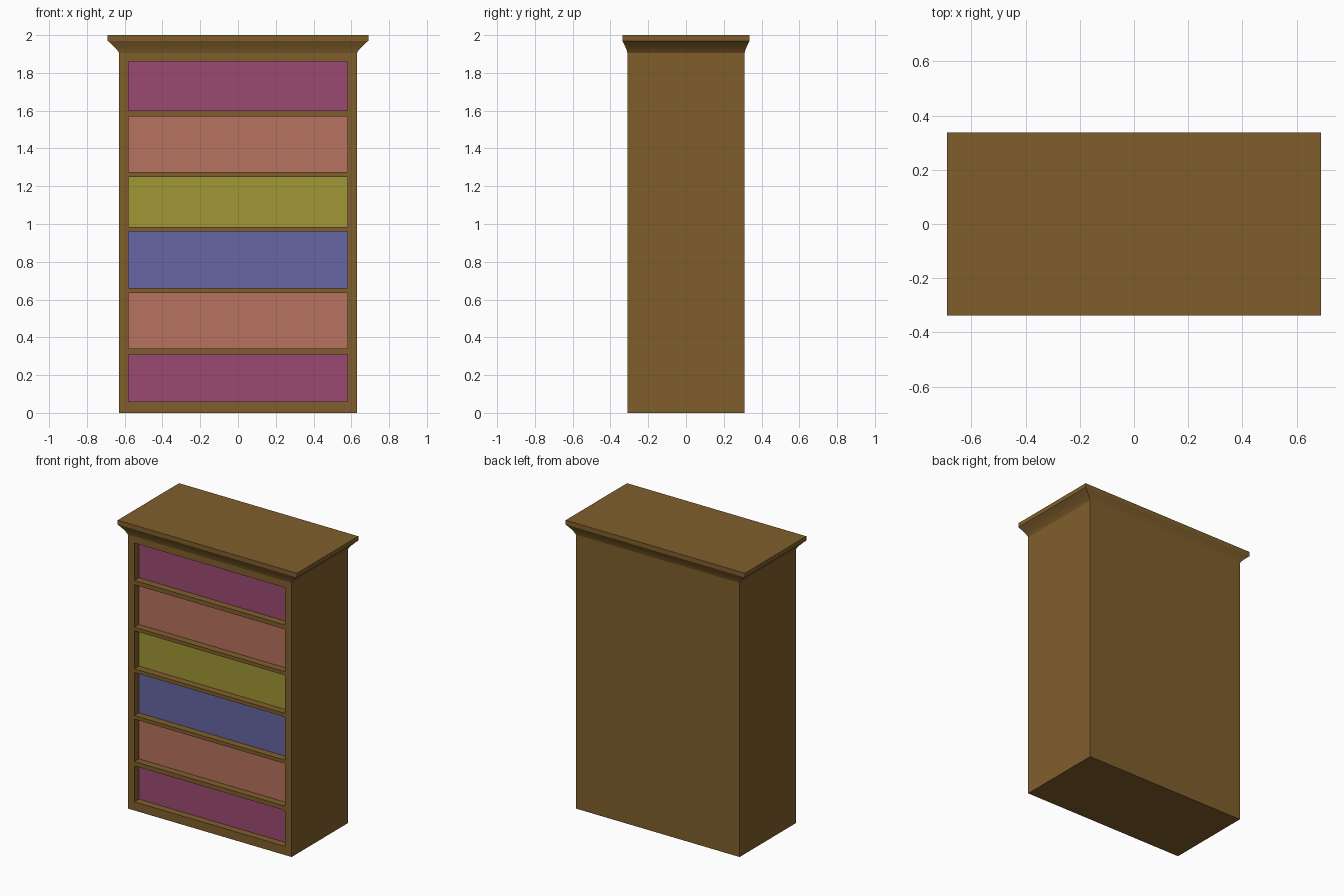
import bpy, bmesh

if "Cube" in bpy.data.objects:
    bpy.data.objects.remove(bpy.data.objects["Cube"])


def srgb(*rgb):
    return tuple((c / 255) ** 2.2 for c in rgb) + (1.0,)


def material(name, rgb):
    mat = bpy.data.materials.new(name)
    mat.diffuse_color = srgb(*rgb)
    mat.use_nodes = True
    mat.node_tree.nodes["Principled BSDF"].inputs["Base Color"].default_value = mat.diffuse_color
    return mat


def add_object(name, bm, mat=None):
    bmesh.ops.recalc_face_normals(bm, faces=bm.faces)
    mesh = bpy.data.meshes.new(name)
    bm.to_mesh(mesh)
    bm.free()
    obj = bpy.data.objects.new(name, mesh)
    bpy.context.collection.objects.link(obj)
    if mat:
        mesh.materials.append(mat)
    return obj


def add_box(bm, x, y, z):
    verts = bmesh.ops.create_cube(bm, size=1)["verts"]
    for v in verts:
        for i, (lo, hi) in enumerate((x, y, z)):
            v.co[i] = hi if v.co[i] > 0 else lo


wood = material("wood", (127, 95, 48))
purple = material("purple", (154, 75, 114))
salmon = material("salmon", (182, 114, 95))
olive = material("olive", (157, 150, 56))
blue = material("blue", (102, 102, 163))

# Drawer rows from bottom to top: lower z, upper z, colour
rows = [(0.06, 0.31, purple), (0.34, 0.635, salmon), (0.66, 0.96, blue),
        (0.985, 1.25, olive), (1.275, 1.57, salmon), (1.60, 1.86, purple)]
BX, BY = 0.63, 0.31          # carcass half sizes
TX, TY = 0.69, 0.337         # top half sizes
Z_COVE, Z_TOP = 1.905, 1.97
STEPS = 5

# Carcass, curved moulding and top slab as one loft of rectangles
profile = [(0.0, 0.0)]
for i in range(STEPS + 1):
    t = i / STEPS
    profile.append((t ** 1.3, Z_COVE + (Z_TOP - Z_COVE) * t))
profile.append((1.0, 2.0))

bm = bmesh.new()
rings = []
for f, z in profile:
    hx, hy = BX + (TX - BX) * f, BY + (TY - BY) * f
    rings.append([bm.verts.new((sx * hx, sy * hy, z))
                  for sx, sy in ((-1, -1), (1, -1), (1, 1), (-1, 1))])
for n, (a, b) in enumerate(zip(rings, rings[1:])):
    for k in range(4):
        j = (k + 1) % 4
        face = bm.faces.new((a[k], a[j], b[j], b[k]))
        face.smooth = 1 <= n <= STEPS
    for k in range(4):
        bm.edges.get((a[k], b[k])).smooth = False
bm.faces.new(rings[0])
bm.faces.new(rings[-1])
carcass = add_object("cabinet_body", bm, wood)

# Pockets for the drawers
bm = bmesh.new()
for lo, hi, _ in rows:
    add_box(bm, (-0.58, 0.58), (-BY - 0.1, -BY + 0.09), (lo, hi))
cutter = add_object("drawer_pocket_cutter", bm, wood)
cutter.hide_render = True
cutter.hide_viewport = True
cutter.display_type = 'WIRE'
cut = carcass.modifiers.new("drawer_pockets", 'BOOLEAN')
cut.operation = 'DIFFERENCE'
cut.solver = 'EXACT'
cut.object = cutter

# Recessed drawer fronts
for n, (lo, hi, mat) in enumerate(rows, 1):
    bm = bmesh.new()
    add_box(bm, (-0.58, 0.58), (-BY + 0.05, -BY + 0.09), (lo, hi))
    add_object(f"drawer_front_{n}", bm, mat)
